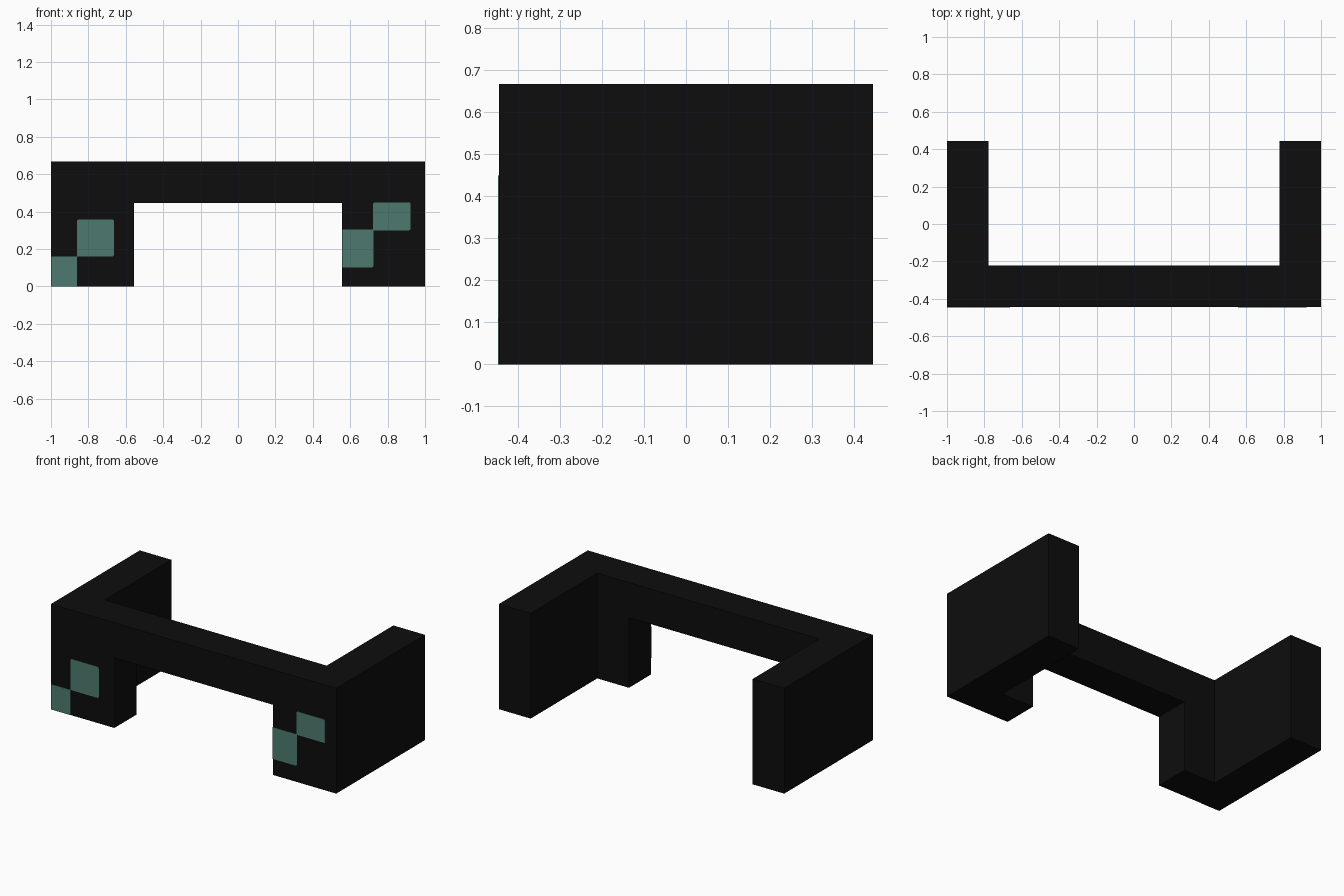
import bpy, bmesh, math
from mathutils import Vector

if "Cube" in bpy.data.objects:
    bpy.data.objects.remove(bpy.data.objects["Cube"])

U = 2 / 9                      # the model sits on a 9 x 4 x 3 unit grid
FRONT, BACK = -2 * U, 2 * U


def material(name, rgb):
    m = bpy.data.materials.new(name)
    m.diffuse_color = (*rgb, 1)
    m.use_nodes = True
    m.node_tree.nodes["Principled BSDF"].inputs["Base Color"].default_value = m.diffuse_color
    return m


black = material("black", (0.004, 0.004, 0.004))
teal = material("muted teal", (0.075, 0.195, 0.16))


def extrude_profile(name, points, y0, y1, mat):
    """Solid from an outline in x, z, extruded from y0 to y1."""
    bm = bmesh.new()
    face = bm.faces.new([bm.verts.new((x, y0, z)) for x, z in points])
    ext = bmesh.ops.extrude_face_region(bm, geom=[face], use_keep_orig=True)
    verts = [v for v in ext["geom"] if isinstance(v, bmesh.types.BMVert)]
    bmesh.ops.translate(bm, verts=verts, vec=Vector((0, y1 - y0, 0)))
    bmesh.ops.recalc_face_normals(bm, faces=bm.faces)
    mesh = bpy.data.meshes.new(name)
    bm.to_mesh(mesh)
    bm.free()
    mesh.materials.append(mat)
    obj = bpy.data.objects.new(name, mesh)
    bpy.context.collection.objects.link(obj)
    return obj


def rect(x0, x1, z0, z1):
    return [(x0, z0), (x1, z0), (x1, z1), (x0, z1)]


def rounded_rect(x0, x1, z0, z1, corners, r=0.01, steps=3):
    """Rectangle with chosen corners rounded (0 = lower left, anticlockwise)."""
    pts = []
    for i, (x, z) in enumerate(rect(x0, x1, z0, z1)):
        if i not in corners:
            pts.append((x, z))
            continue
        cx = x + (r if i in (0, 3) else -r)
        cz = z + (r if i in (0, 1) else -r)
        for s in range(steps + 1):
            a = math.pi * (1 + i / 2) + math.pi / 2 * s / steps
            pts.append((cx + r * math.cos(a), cz + r * math.sin(a)))
    return pts


# Front frame: cross bar with two wide legs
half = [(2.5 * U, 2 * U), (2.5 * U, 0), (1, 0), (1, 3 * U)]
frame = half + [(-x, z) for x, z in reversed(half)]
extrude_profile("front_frame", frame, FRONT, FRONT + U, black)

# Side walls running back from the frame
for side, x0 in (("left", -1), ("right", 1 - U)):
    extrude_profile(side + "_side_wall", rect(x0, x0 + U, 0, 3 * U),
                    FRONT + U, BACK, black)

# Thin coloured patches on the front of the legs
patches = [
    ("left_lower_patch", (-1, -0.861, 0, 0.16), ()),
    ("left_upper_patch", (-0.861, -0.663, 0.16, 0.358), (1, 2, 3)),
    ("right_lower_patch", (2.5 * U, 0.725, 0.102, 0.303), (1,)),
    ("right_upper_patch", (0.722, 0.923, 0.3, 0.449), (1, 2, 3)),
]
for i, (name, box, corners) in enumerate(patches):
    extrude_profile(name, rounded_rect(*box, corners),
                    FRONT - 0.002 - 0.0003 * (i % 2), FRONT, teal)
